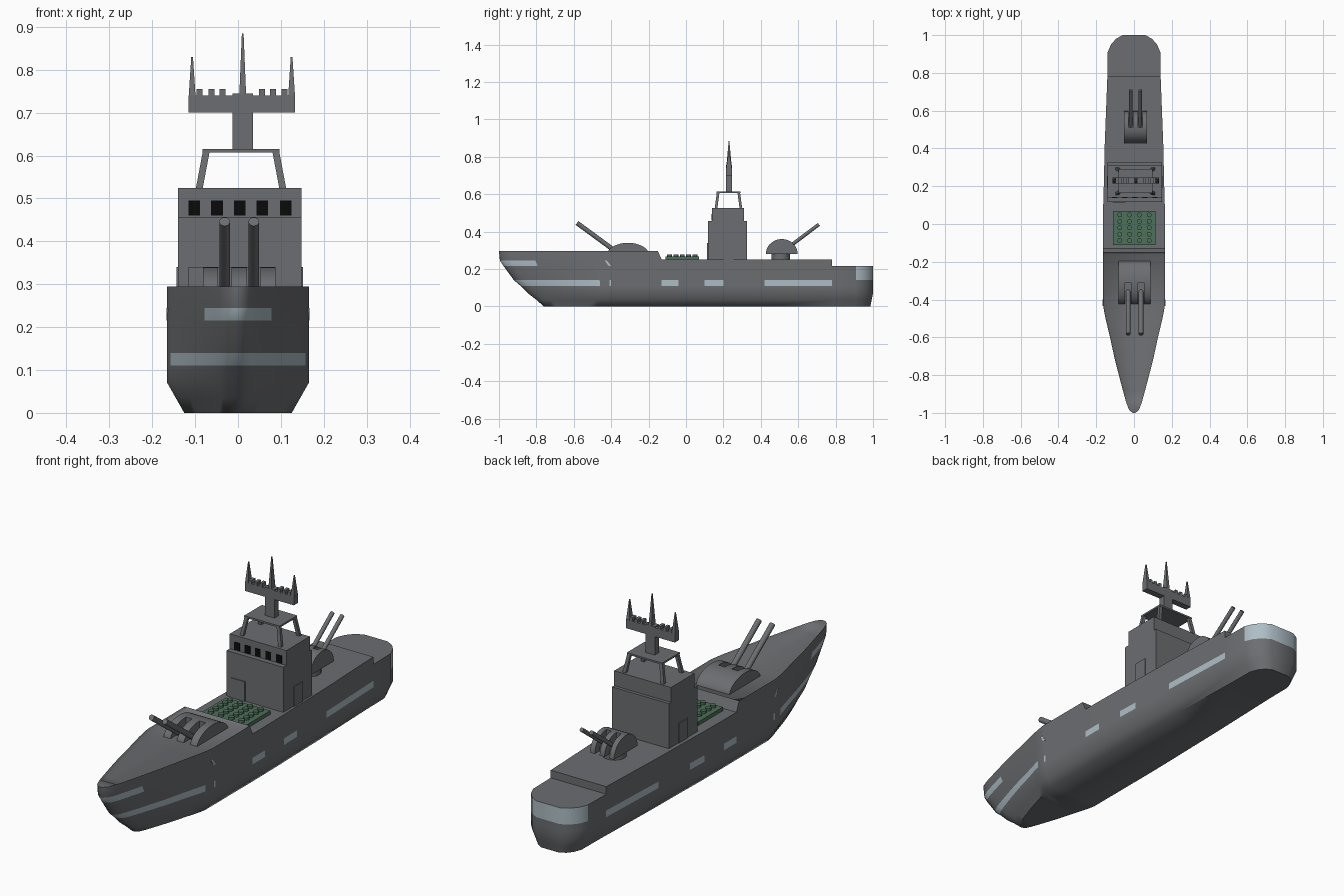
import bpy, bmesh, math
from mathutils import Vector

if "Cube" in bpy.data.objects:
    bpy.data.objects.remove(bpy.data.objects["Cube"])


def material(name, rgb):
    m = bpy.data.materials.new(name)
    m.diffuse_color = (*rgb, 1)
    m.use_nodes = True
    m.node_tree.nodes["Principled BSDF"].inputs["Base Color"].default_value = m.diffuse_color
    return m


GREY = material("hull grey", (0.15, 0.155, 0.165))
PALE = material("pale stripe", (0.42, 0.51, 0.56))
GREEN = material("launcher green", (0.075, 0.16, 0.10))
BLACK = material("window black", (0.003, 0.003, 0.003))


def finish(bm, name, mats, smooth=None):
    bmesh.ops.recalc_face_normals(bm, faces=bm.faces)
    me = bpy.data.meshes.new(name)
    bm.to_mesh(me)
    bm.free()
    for m in mats:
        me.materials.append(m)
    ob = bpy.data.objects.new(name, me)
    bpy.context.collection.objects.link(ob)
    if smooth:
        bpy.ops.object.select_all(action='DESELECT')
        ob.select_set(True)
        bpy.context.view_layer.objects.active = ob
        bpy.ops.object.shade_smooth_by_angle(angle=math.radians(smooth))
    return ob


def add_frustum(bm, bottom, top):
    """Each end is (x0, x1, y0, y1, z)."""
    rings = []
    for x0, x1, y0, y1, z in (bottom, top):
        rings.append([bm.verts.new(p) for p in ((x0, y0, z), (x1, y0, z), (x1, y1, z), (x0, y1, z))])
    a, b = rings
    bm.faces.new(a[::-1])
    bm.faces.new(b)
    for i in range(4):
        j = (i + 1) % 4
        bm.faces.new((a[i], a[j], b[j], b[i]))


def boxes(name, mat, items):
    bm = bmesh.new()
    for x0, x1, y0, y1, z0, z1 in items:
        add_frustum(bm, (x0, x1, y0, y1, z0), (x0, x1, y0, y1, z1))
    return finish(bm, name, [mat])


# Hull: lofted stations, rows chosen so the stripes fall on whole faces
ROWS = [(0, .76, -.76), (.035, .88, -.80), (.07, 1, -.845), (.11, 1, -.885), (.14, 1, -.92),
        (.215, 1, -.975), (.245, 1, -.995), (.295, 1, -1)]
BOW = [(1, .008), (.97, .027), (.9, .042), (.8, .058), (.67, .078), (.5, .103),
       (.31, .127), (.15, .149), (.083, .157), (0, .165)]
AFT = [(-.41, .165, .295), (-.40, .165, .295), (-.15, .165, .295), (-.13, .165, .25), (-.04, .165, .25),
       (.10, .163, .25), (.20, .16, .25), (.42, .155, .25), (.78, .141, .25), (.78, .141, .215),
       (.91, .139, .215), (.95, .122, .215), (.98, .096, .215), (1, .06, .215)]
stations = [[(w * f, -.42 + t * (stem + .42), z) for z, f, stem in ROWS] for t, w in BOW]
for y, w, deck in AFT:
    stations.append([(w * f, y - max(0, y - .9) * .6 * (1 - f), deck if z > .28 else min(z, deck))
                     for z, f, s in ROWS])

bm = bmesh.new()
loops = []
for st in stations:
    right = [bm.verts.new(p) for p in st]
    left = [bm.verts.new((-x, y, z)) for x, y, z in st]
    loops.append(right + left[::-1])
n = len(loops[0])
for a, b in zip(loops, loops[1:]):
    for i in range(n):
        j = (i + 1) % n
        bm.faces.new((a[i], a[j], b[j], b[i]))
for lp in (loops[0], loops[-1]):
    for i in range(n // 2 - 1):
        bm.faces.new((lp[i], lp[i + 1], lp[n - 2 - i], lp[n - 1 - i]))
bmesh.ops.remove_doubles(bm, verts=bm.verts, dist=.0005)
bmesh.ops.dissolve_degenerate(bm, edges=bm.edges, dist=.0005)
bmesh.ops.recalc_face_normals(bm, faces=bm.faces)
# stripe rule by height and length
LOW = ((-1, -.46), (-.41, -.40), (-.13, -.04), (.10, .20), (.42, .78))
for f in bm.faces:
    c = f.calc_center_median()
    if abs(f.normal.z) > .9:
        continue
    low = .11 < c.z < .14 and any(a < c.y < b for a, b in LOW)
    high = .215 < c.z < .245 and c.y < -.79
    stern = .14 < c.z < .215 and c.y > .91
    f.material_index = int(low or high or stern)
# sunken foredeck inside a low bulwark
fore = [f for f in bm.faces if f.normal.z > .9 and -.95 < f.calc_center_median().y < -.15
        and f.calc_center_median().z > .28]
bmesh.ops.inset_region(bm, faces=fore, thickness=.01, depth=-.012, use_even_offset=True)
finish(bm, "hull", [GREY, PALE], 62)

# Small slanted marks on the bow sides
bm = bmesh.new()
for s in (-1, 1):
    pts = [(-.435, .245), (-.422, .245), (-.40, .215), (-.413, .215)]
    a = [bm.verts.new((s * .160, y, z)) for y, z in pts]
    b = [bm.verts.new((s * .1665, y, z)) for y, z in pts]
    bm.faces.new(a)
    bm.faces.new(b)
    for i in range(4):
        j = (i + 1) % 4
        bm.faces.new((a[i], a[j], b[j], b[i]))
finish(bm, "bow_marks", [PALE])

# Missile launcher: plate with rows of caps
boxes("launcher_plate", GREEN, [(-.11, .115, -.11, .07, .245, .267)])
bm = bmesh.new()
for i in range(4):
    for j in range(5):
        r = bmesh.ops.create_cone(bm, cap_ends=True, segments=10, radius1=.013, radius2=.013, depth=.014)
        bmesh.ops.translate(bm, verts=r["verts"], vec=(-.0755 + i * .052, -.088 + j * .034, .271))
finish(bm, "launcher_caps", [GREEN], 40)

# Superstructure, doors and bridge windows
boxes("tower", GREY, [(-.14, .148, .117, .325, .24, .457), (-.14, .148, .14, .31, .457, .525)])
boxes("doors", GREY, [(-.115, -.045, .113, .12, .25, .34), (.145, .152, .19, .255, .25, .34),
                      (-.144, -.137, .19, .255, .25, .34)])
boxes("bridge_windows", BLACK, [(x - .0135, x + .0135, .137, .142, .46, .495)
                                for x in (-.102, -.049, .004, .057, .111)])

# Mast frame: four leaning legs under a platform
bm = bmesh.new()
for sx in (-1, 1):
    for sy in (-1, 1):
        ends = []
        for hx, hy, z in ((.098, .067, .52), (.081, .055, .61)):
            x, y = .007 + sx * hx, .227 + sy * hy
            ends.append((x - .008, x + .008, y - .007, y + .007, z))
        add_frustum(bm, *ends)
add_frustum(bm, (-.083, .097, .163, .291, .607), (-.083, .097, .163, .291, .615))
finish(bm, "mast_frame", [GREY])

# Mast, crossbar, teeth and antenna spikes
Y0, Y1 = .215, .245
boxes("mast", GREY, [(-.013, .035, Y0, Y1, .61, .745), (-.115, .133, Y0, Y1, .70, .74)]
      + [(x - .007, x + .007, Y0, Y1, .735, .755) for x in (-.09, -.062, -.036, .056, .082, .108)])
bm = bmesh.new()
for x, z0, z1 in ((-.107, .738, .83), (.011, .74, .885), (.125, .738, .83)):
    add_frustum(bm, (x - .008, x + .008, Y0, Y1, z0), (x - .002, x + .002, .228, .232, z1))
finish(bm, "antenna_spikes", [GREY])


def turret(name, cx, cy, z, ry, rz, half, gun_x, slot, fwd, start, tip, radius):
    # domed housing in slices; the slot slices keep only the rear half
    def slice_(bm, x0, x1, a0):
        prof = [(math.cos(math.radians(a)), math.sin(math.radians(a))) for a in range(a0, 181, 10)]
        if a0:
            prof = [(.6, 0), (.6, .25), (0, .25)] + prof
        ends = [[bm.verts.new((x, cy + fwd * u * ry, z + v * rz)) for u, v in prof] for x in (x0, x1)]
        bm.faces.new(ends[0])
        bm.faces.new(ends[1])
        for i in range(len(prof)):
            j = (i + 1) % len(prof)
            bm.faces.new((ends[0][i], ends[0][j], ends[1][j], ends[1][i]))
    bm = bmesh.new()
    xs = [-half, -gun_x - slot, -gun_x + slot, gun_x - slot, gun_x + slot, half]
    for i in range(5):
        slice_(bm, cx + xs[i], cx + xs[i + 1], 90 if i % 2 else 0)
    finish(bm, name + "_housing", [GREY], 35)
    # twin barrels
    bm = bmesh.new()
    for s in (-1, 1):
        a, b = Vector((cx + s * gun_x, *start)), Vector((cx + s * gun_x, *tip))
        r = bmesh.ops.create_cone(bm, cap_ends=True, segments=14, radius1=radius, radius2=radius,
                                  depth=(b - a).length)
        m = (b - a).to_track_quat('Z', 'Y').to_matrix()
        bmesh.ops.rotate(bm, verts=r["verts"], matrix=m)
        bmesh.ops.translate(bm, verts=r["verts"], vec=(a + b) / 2)
    finish(bm, name + "_barrels", [GREY], 40)


turret("front_turret", .003, -.31, .27, .115, .07, .085, .034, .016, -1, (-.34, .268), (-.583, .446), .0125)
turret("rear_turret", .008, .512, .28, .085, .08, .061, .025, .0125, 1, (.52, .295), (.71, .438), .0095)

# Rear turret neck
bm = bmesh.new()
r = bmesh.ops.create_cone(bm, cap_ends=True, segments=20, radius1=.05, radius2=.05, depth=.045)
bmesh.ops.translate(bm, verts=r["verts"], vec=(.008, .507, .262))
finish(bm, "rear_turret_neck", [GREY], 40)
